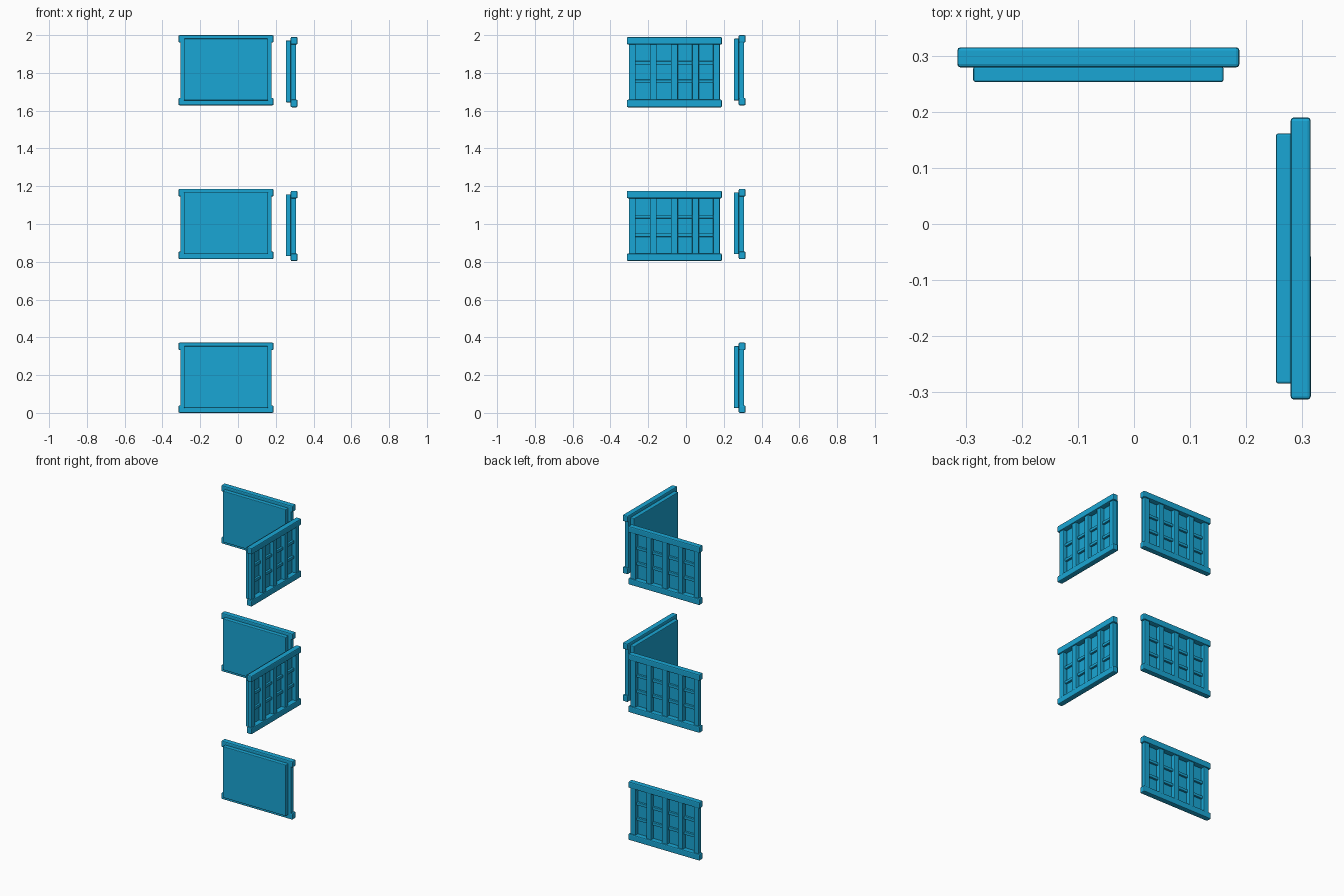
import bpy, bmesh, math
from mathutils import Matrix, Vector

if "Cube" in bpy.data.objects:
    bpy.data.objects.remove(bpy.data.objects["Cube"])

blue = bpy.data.materials.new("blue")
blue.diffuse_color = (0.01, 0.38, 0.66, 1)
blue.use_nodes = True
blue.node_tree.nodes["Principled BSDF"].inputs["Base Color"].default_value = blue.diffuse_color

L, H = 0.503, 0.372        # panel length and height
RAIL = 0.04


def boxes_mesh(name, boxes, bevel):
    """Mesh of bevelled boxes, each given as (min corner, max corner)."""
    bm = bmesh.new()
    for lo, hi in boxes:
        lo, hi = Vector(lo), Vector(hi)
        m = Matrix.Translation((lo + hi) / 2) @ Matrix.Diagonal((*(hi - lo), 1))
        bmesh.ops.create_cube(bm, size=1, matrix=m)
    bmesh.ops.bevel(bm, geom=bm.edges[:], offset=bevel, segments=2,
                    profile=0.5, affect='EDGES')
    me = bpy.data.meshes.new(name)
    bm.to_mesh(me)
    bm.free()
    me.materials.append(blue)
    return me


# Local frame: x along the panel, y outward, z up
posts_x = [(-0.223 + i * 0.1115) for i in range(5)]
pw = 0.018
parts = {
    # flat inner board
    "board": boxes_mesh("board", [((-0.223, 0.253, 0.026), (0.223, 0.281, H - 0.019))], 0.004),
    # top and bottom rails
    "rails": boxes_mesh("rails", [((-L / 2, 0.279, z), (L / 2, 0.315, z + RAIL))
                                  for z in (0, H - RAIL)], 0.006),
    # upright posts
    "posts": boxes_mesh("posts", [((x - pw, 0.279, 0.02), (x + pw, 0.308, H - 0.02))
                                  for x in posts_x], 0.004),
    # short crossbars between the posts
    "crossbars": boxes_mesh("crossbars", [((a + 0.012, 0.277, z - 0.009), (b - 0.012, 0.294, z + 0.009))
                                          for a, b in zip(posts_x, posts_x[1:])
                                          for z in (0.137, 0.235)], 0.002),
}


def panel(name, matrix):
    for part, me in parts.items():
        ob = bpy.data.objects.new(f"{name}_{part}", me)
        bpy.context.collection.objects.link(ob)
        ob.matrix_world = matrix


# Back panels on three levels
for i, z in enumerate((0, 0.814, 1.628)):
    panel(f"back_panel_{i + 1}", Matrix.Translation((-0.0635, 0, z)))

# Right panels on the upper two levels
for i, z in enumerate((0.804, 1.618)):
    panel(f"right_panel_{i + 2}",
          Matrix.Translation((0, -0.0615, z)) @ Matrix.Rotation(-math.pi / 2, 4, 'Z'))
